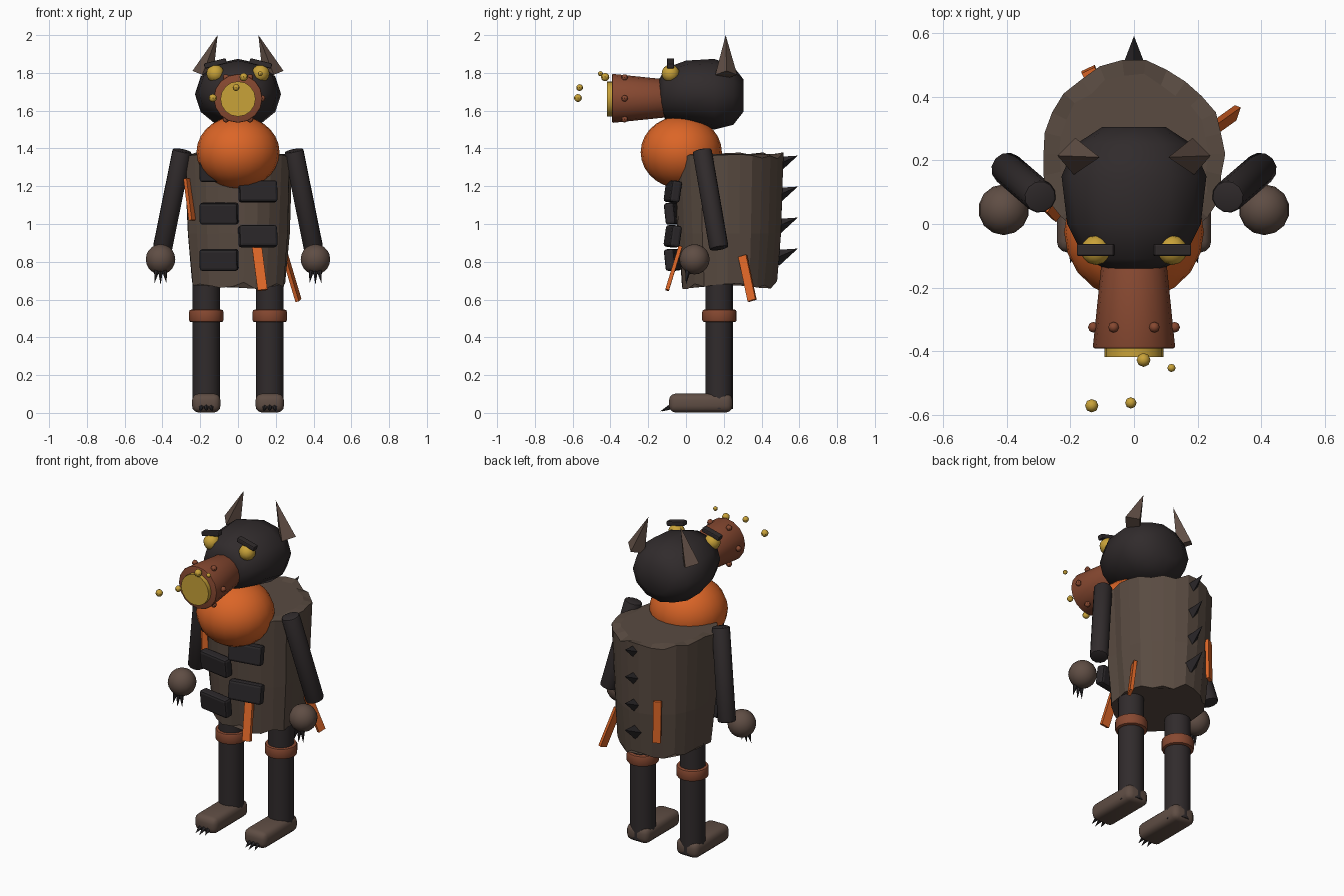
import bpy, bmesh, math, random
from mathutils import Vector

random.seed(4)
if "Cube" in bpy.data.objects:
    bpy.data.objects.remove(bpy.data.objects["Cube"], do_unlink=True)


def material(name, *rgb):
    m = bpy.data.materials.new(name)
    m.use_nodes = True
    m.diffuse_color = (*rgb, 1)
    m.node_tree.nodes["Principled BSDF"].inputs["Base Color"].default_value = (*rgb, 1)
    return m


BARK = material("bark brown", 0.1, 0.07, 0.053)
DARK = material("charcoal", 0.03, 0.024, 0.025)
PLATE = material("plate black", 0.023, 0.02, 0.022)
ORANGE = material("bright orange", 0.71, 0.13, 0.02)
RUST = material("rust brown", 0.24, 0.065, 0.03)
GOLD = material("gold", 0.58, 0.36, 0.04)
SKIN = material("paw brown", 0.115, 0.075, 0.058)


def finish(name, mat, smooth=None, bevel=0, segments=2):
    ob = bpy.context.object
    ob.name = name
    ob.data.materials.append(mat)
    if bevel:
        mod = ob.modifiers.new("bevel", 'BEVEL')
        mod.width, mod.segments, mod.limit_method = bevel, segments, 'ANGLE'
        mod.angle_limit = math.radians(50)
        bpy.ops.object.modifier_apply(modifier=mod.name)
    if smooth:
        bpy.ops.object.shade_smooth_by_angle(angle=math.radians(smooth))
    return ob


def rod(name, a, b, r1, r2, sides, mat, smooth=None, bevel=0):
    """Cylinder, taper or spike from a to b."""
    a, b = Vector(a), Vector(b)
    rot = (b - a).to_track_quat('Z', 'Y').to_euler()
    bpy.ops.mesh.primitive_cone_add(vertices=sides, radius1=r1, radius2=r2, depth=(b - a).length,
                                    location=(a + b) / 2, rotation=rot)
    return finish(name, mat, smooth, bevel)


def ball(name, loc, size, mat, segments=16, rings=12):
    bpy.ops.mesh.primitive_uv_sphere_add(segments=segments, ring_count=rings, location=loc)
    bpy.context.object.scale = size if isinstance(size, tuple) else (size,) * 3
    return finish(name, mat, 40)


def box(name, loc, size, mat, rot=(0, 0, 0), bevel=0, segments=2, smooth=None):
    bpy.ops.mesh.primitive_cube_add(size=1, location=loc, rotation=[math.radians(r) for r in rot])
    bpy.context.object.scale = size
    bpy.ops.object.transform_apply(location=False, rotation=False, scale=True)
    return finish(name, mat, smooth, bevel, segments)


def strap(name, a, b, width, mat, yaw=0):
    """Flat strip hanging from a to b."""
    a, b = Vector(a), Vector(b)
    ob = box(name, (a + b) / 2, (width, 0.02, (b - a).length), mat)
    ob.rotation_mode = 'QUATERNION'
    turn = Vector((0, 0, 1)).rotation_difference(a - b)
    ob.rotation_quaternion = turn @ Vector((1, 0, 0)).rotation_difference(
        Vector((math.cos(yaw), math.sin(yaw), 0)))


def loft(name, rings, mat, smooth=None):
    """Skin a list of equal point rings and cap both ends."""
    bm = bmesh.new()
    vs = [[bm.verts.new(p) for p in ring] for ring in rings]
    n = len(vs[0])
    for lo, hi in zip(vs, vs[1:]):
        for i in range(n):
            j = (i + 1) % n
            bm.faces.new((lo[i], lo[j], hi[j], hi[i]))
    bm.faces.new(vs[0][::-1])
    bm.faces.new(vs[-1])
    bmesh.ops.recalc_face_normals(bm, faces=bm.faces)
    me = bpy.data.meshes.new(name)
    bm.to_mesh(me)
    bm.free()
    ob = bpy.data.objects.new(name, me)
    bpy.context.collection.objects.link(ob)
    bpy.ops.object.select_all(action='DESELECT')
    bpy.context.view_layer.objects.active = ob
    ob.select_set(True)
    return finish(name, mat, smooth)


# Log torso: uneven bark strips, wider at the top, ragged rims
N = 26
rough = [random.uniform(-0.02, 0.012) for _ in range(N)]
drop = [random.uniform(-0.02, 0.025) for _ in range(N)]


def bark_ring(z, r, rag):
    pts = []
    for i in range(N):
        a = math.tau * i / N
        k = r + rough[i] + random.uniform(-0.004, 0.004)
        pts.append((k * math.cos(a), 0.22 + 0.97 * k * math.sin(a), z + rag * drop[i]))
    return pts


loft("log_torso", [bark_ring(0.675, 0.262, 1), bark_ring(0.95, 0.285, 0),
                   bark_ring(1.36, 0.302, 0.9), bark_ring(1.37, 0.25, 0)], BARK)

# Head: rounded rings along y (y, half width, half height, centre z)
HEAD = [(-0.14, 0.09, 0.08, 1.69), (-0.11, 0.155, 0.135, 1.69), (0, 0.21, 0.165, 1.70),
        (0.15, 0.228, 0.187, 1.687), (0.25, 0.185, 0.155, 1.68), (0.305, 0.1, 0.085, 1.68)]
loft("head", [[(w * math.cos(math.tau * i / 12), y, z + h * math.sin(math.tau * i / 12))
               for i in range(12)] for y, w, h, z in HEAD], DARK, 60)

# Throat pouch
ball("throat_pouch", (0, -0.025, 1.38), (0.22, 0.215, 0.192), ORANGE, 20, 14)

# Snout barrel with rivets and glowing mouth
rod("snout", (0, -0.1, 1.665), (0, -0.392, 1.665), 0.1, 0.13, 16, RUST, 40, 0.008)
rod("mouth_glow", (0, -0.36, 1.662), (0, -0.418, 1.662), 0.093, 0.093, 16, GOLD, 40)
for i in range(6):
    a = math.tau * i / 6
    for_x, for_z = 0.128 * math.cos(a), 0.128 * math.sin(a)
    ball("snout_rivet", (for_x, -0.325, 1.665 + for_z), 0.017, RUST, 8, 6)
for x, y, z, r in [(-0.133, -0.572, 1.667, 0.021), (-0.01, -0.563, 1.722, 0.018),
                   (0.03, -0.428, 1.778, 0.022), (0.118, -0.453, 1.796, 0.013)]:
    ball("floating_spark", (x, y, z), r, GOLD, 8, 6)

# Mirrored parts
for side, s in (("left", 1), ("right", -1)):
    ball(side + "_eye", (s * 0.12, -0.082, 1.797), 0.047, GOLD, 12, 8)
    box(side + "_brow", (s * 0.12, -0.082, 1.85), (0.12, 0.038, 0.028), DARK, (0, s * 14, 0), 0.006)
    rod(side + "_horn", (s * 0.187, 0.213, 1.79), (s * 0.108, 0.21, 2.0), 0.058, 0, 4, SKIN)

    # Arm, hand and claws
    rod(side + "_arm", (s * 0.295, 0.085, 1.39), (s * 0.4, 0.175, 0.87), 0.052, 0.052, 12, DARK, 40, 0.01)
    ball(side + "_hand", (s * 0.41, 0.045, 0.813), 0.08, SKIN, 14, 10)
    for k in (-1, 0, 1):
        rod(side + "_finger_claw", (s * 0.41 + k * 0.02, 0.01, 0.755),
            (s * 0.41 + k * 0.032, 0, 0.685 - 0.008 * (k == 0)), 0.015, 0, 6, PLATE)

    # Leg, band, foot and toe claws
    x = s * 0.168
    rod(side + "_leg", (x, 0.175, 0.02), (x, 0.175, 0.72), 0.073, 0.073, 16, DARK, 40)
    rod(side + "_leg_band", (x, 0.177, 0.48), (x, 0.177, 0.547), 0.091, 0.091, 16, RUST, 40, 0.012)
    box(side + "_foot", (x, 0.078, 0.052), (0.15, 0.336, 0.1), SKIN, (0, 0, 0), 0.035, 3, 50)
    for k in (-1, 0, 1):
        rod(side + "_toe_claw", (x + k * 0.025, -0.075, 0.035),
            (x + k * 0.032, -0.125 - 0.012 * (k == 0), 0.008), 0.016, 0, 6, PLATE)

# Staggered chest plates
for i, (x, z) in enumerate([(-0.1, 0.81), (0.105, 0.935), (-0.1, 1.055), (0.105, 1.172), (-0.1, 1.28)]):
    box("chest_plate", (x, -0.07, z), (0.205, 0.055, 0.115), PLATE,
        (-8 if i % 2 else 6, 0, 10 if x > 0 else -10), 0.014)

# Back spikes
for i in range(4):
    z = 0.82 + 0.164 * i
    rod("back_spike", (0, 0.475, z), (0, 0.592, z + 0.05), 0.045, 0, 4, PLATE)

# Hanging straps
strap("front_strap", (0.1, -0.03, 0.88), (0.13, -0.1, 0.65), 0.052, ORANGE)
strap("left_strap", (0.25, 0.3, 0.83), (0.32, 0.35, 0.595), 0.045, ORANGE, math.radians(70))
strap("right_strap", (-0.268, 0.06, 1.24), (-0.24, 0.03, 1.02), 0.045, ORANGE, math.radians(55))
strap("back_strap", (-0.14, 0.475, 1.04), (-0.14, 0.482, 0.79), 0.045, ORANGE, math.radians(25))
